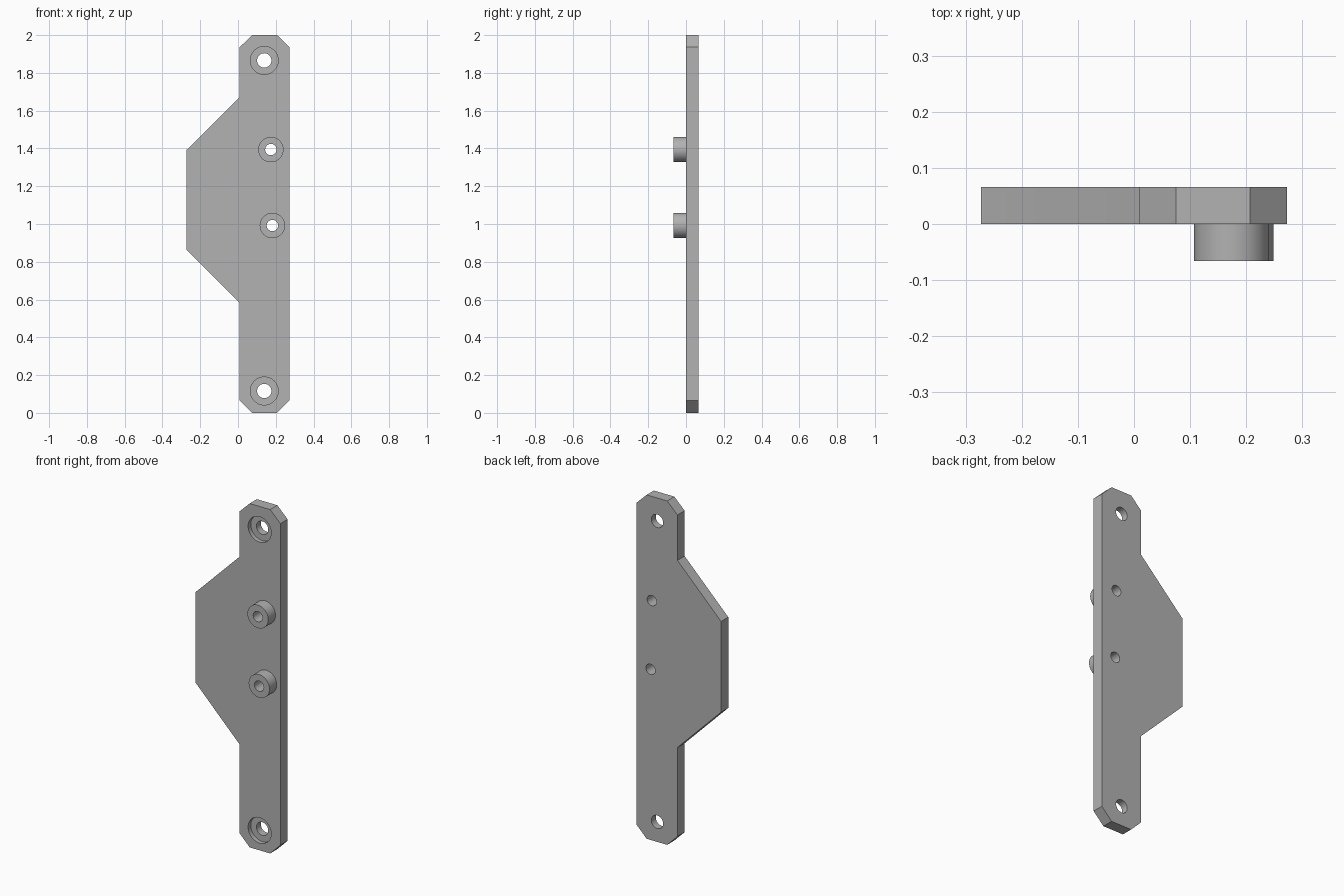
import bpy
import bmesh
import math

cube = bpy.data.objects.get("Cube")
if cube:
    bpy.data.objects.remove(cube, do_unlink=True)

THICK = 0.066
SEGMENTS = 48
SCREW_HOLES = [(0.139, 1.866), (0.139, 0.116)]
BOSSES = {"upper_boss": (0.174, 1.394), "lower_boss": (0.182, 0.992)}
SCREW_R, SINK_R, SINK_DEPTH = 0.038, 0.074, 0.025
BOSS_R, BORE_R = 0.067, 0.03

grey = bpy.data.materials.new("plain grey")
grey.use_nodes = True
colour = (0.445, 0.445, 0.445, 1)
grey.diffuse_color = colour
grey.node_tree.nodes["Principled BSDF"].inputs["Base Color"].default_value = colour


def make_object(name, bm):
    bmesh.ops.recalc_face_normals(bm, faces=bm.faces)
    mesh = bpy.data.meshes.new(name)
    bm.to_mesh(mesh)
    bm.free()
    mesh.materials.append(grey)
    obj = bpy.data.objects.new(name, mesh)
    bpy.context.collection.objects.link(obj)
    return obj


def activate(obj):
    bpy.ops.object.select_all(action='DESELECT')
    obj.select_set(True)
    bpy.context.view_layer.objects.active = obj


def prism(name, outline, y0, y1):
    """Extrude an x/z outline from y0 to y1."""
    bm = bmesh.new()
    face = bm.faces.new([bm.verts.new((x, y0, z)) for x, z in outline])
    ext = bmesh.ops.extrude_face_region(bm, geom=[face])
    moved = [v for v in ext["geom"] if isinstance(v, bmesh.types.BMVert)]
    bmesh.ops.translate(bm, verts=moved, vec=(0, y1 - y0, 0))
    return make_object(name, bm)


def circle(centre, radius):
    angles = [math.tau * i / SEGMENTS for i in range(SEGMENTS)]
    return [(centre[0] + radius * math.cos(a), centre[1] + radius * math.sin(a))
            for a in angles]


def cut(target, centre, radius, y0, y1):
    cutter = prism("cutter", circle(centre, radius), y0, y1)
    cutter.hide_render = True
    activate(target)
    mod = target.modifiers.new("hole", 'BOOLEAN')
    mod.operation = 'DIFFERENCE'
    mod.solver = 'EXACT'
    mod.object = cutter
    bpy.ops.object.modifier_apply(modifier=mod.name)
    bpy.data.objects.remove(cutter, do_unlink=True)


def smooth(obj):
    activate(obj)
    bpy.ops.object.shade_smooth_by_angle(angle=math.radians(20))


# Flat plate with chamfered ends and a tapered side wing
outline = [
    (0.075, 0), (0.207, 0), (0.273, 0.066), (0.273, 1.936), (0.207, 2), (0.075, 2),
    (0.009, 1.936), (0.009, 1.672), (-0.268, 1.396), (-0.273, 1.393),
    (-0.273, 0.864), (-0.268, 0.86), (0.009, 0.583), (0.009, 0.066),
]
plate = prism("mounting_plate", outline, 0, THICK)

# Counterbored screw holes at both ends
for centre in SCREW_HOLES:
    cut(plate, centre, SCREW_R, -0.1, 0.2)
    cut(plate, centre, SINK_R, -0.1, SINK_DEPTH)

# Bores behind the bosses
for centre in BOSSES.values():
    cut(plate, centre, BORE_R, -0.1, 0.2)
smooth(plate)

# Hollow round bosses on the front, open where they meet the plate
for name, centre in BOSSES.items():
    bm = bmesh.new()
    rings = [[bm.verts.new((x, y, z)) for x, z in circle(centre, r)]
             for r, y in ((BORE_R, 0), (BORE_R, -THICK), (BOSS_R, -THICK), (BOSS_R, 0))]
    for a, b in zip(rings, rings[1:]):
        for i in range(SEGMENTS):
            j = (i + 1) % SEGMENTS
            bm.faces.new((a[i], a[j], b[j], b[i]))
    smooth(make_object(name, bm))
